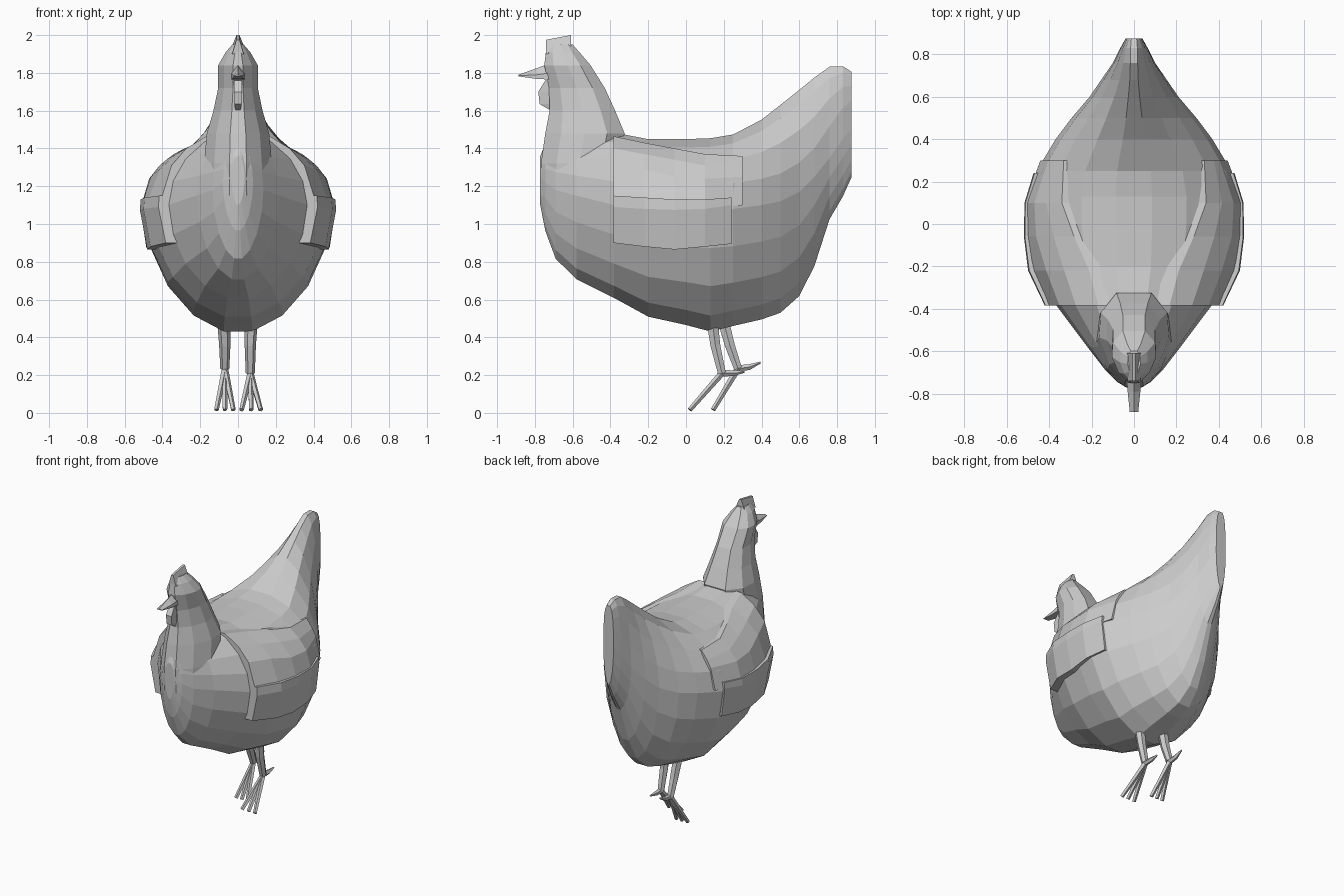
import bpy, bmesh
from math import sin, cos, pi
from mathutils import Vector


def loft(name, rings):
    """Skin a list of equal-length point rings and cap both ends."""
    bm = bmesh.new()
    rows = [[bm.verts.new(p) for p in r] for r in rings]
    n = len(rows[0])
    for a, b in zip(rows, rows[1:]):
        for i in range(n):
            j = (i + 1) % n
            bm.faces.new((a[i], a[j], b[j], b[i]))
    bm.faces.new(rows[0])
    bm.faces.new(rows[-1])
    bmesh.ops.recalc_face_normals(bm, faces=bm.faces)
    me = bpy.data.meshes.new(name)
    bm.to_mesh(me)
    bm.free()
    ob = bpy.data.objects.new(name, me)
    bpy.context.collection.objects.link(ob)
    return ob


def rod(name, points, radii, sides=5):
    """Tapered rod along a path."""
    pts = [Vector(p) for p in points]
    rings = []
    for i, p in enumerate(pts):
        d = (pts[min(i + 1, len(pts) - 1)] - pts[max(i - 1, 0)]).normalized()
        u = Vector((1, 0, 0))
        u = (u - d * u.dot(d)).normalized()
        v = d.cross(u)
        rings.append([p + radii[i] * (u * cos(2 * pi * k / sides) + v * sin(2 * pi * k / sides))
                      for k in range(sides)])
    return loft(name, rings)


# Body and tail: y, bottom z, top z, half width, z of widest point, upper roundness
stations = [
    (-0.772, 1.10, 1.36, 0.035, 1.25, 2),
    (-0.745, 0.96, 1.43, 0.08, 1.22, 2),
    (-0.69, 0.81, 1.46, 0.135, 1.18, 2),
    (-0.58, 0.70, 1.46, 0.22, 1.15, 2),
    (-0.38, 0.60, 1.49, 0.37, 1.10, 1.9),
    (-0.20, 0.50, 1.455, 0.46, 1.08, 2),
    (0.00, 0.455, 1.455, 0.495, 1.08, 2),
    (0.13, 0.42, 1.46, 0.495, 1.08, 2),
    (0.25, 0.45, 1.48, 0.46, 1.08, 2),
    (0.40, 0.485, 1.56, 0.37, 1.10, 1.8),
    (0.50, 0.52, 1.64, 0.295, 1.12, 1.7),
    (0.60, 0.61, 1.72, 0.21, 1.17, 1.7),
    (0.68, 0.77, 1.785, 0.155, 1.25, 1.7),
    (0.76, 1.02, 1.84, 0.10, 1.35, 2),
    (0.83, 1.14, 1.84, 0.065, 1.45, 2.5),
    (0.875, 1.24, 1.81, 0.04, 1.5, 3),
]


def section(y, zb, zt, w, zc, n, sides=18):
    ring = []
    for k in range(sides):
        c, s = cos(2 * pi * k / sides), sin(2 * pi * k / sides)
        m, h = (n, zt - zc) if s > 0 else (1.85, zc - zb)
        ring.append((w * abs(c) ** (2 / m) * (1 if c > 0 else -1), y,
                     zc + h * abs(s) ** (2 / m) * (1 if s > 0 else -1)))
    return ring


loft("body_and_tail", [section(*s) for s in stations])


def body_x(y, z):
    """Half width of the body at a given y and z."""
    for a, b in zip(stations, stations[1:]):
        if a[0] <= y <= b[0]:
            t = (y - a[0]) / (b[0] - a[0])
            _, zb, zt, w, zc, n = [p + (q - p) * t for p, q in zip(a, b)]
            m, h = (n, zt - zc) if z > zc else (1.85, zc - zb)
            return w * max(0, 1 - (abs(z - zc) / h) ** m) ** (1 / m)
    return 0


# Wings: shells lying on the body, in an upper and a lower feather layer
def wing(name, side, columns):
    rings = []
    for y, lift, zs in columns:
        outer = [(side * (body_x(y, z) + lift), y, z) for z in zs]
        inner = [(side * max(body_x(y, z) - 0.04, 0.02), y, z) for z in reversed(zs)]
        rings.append(outer + inner)
    loft(name, rings)


for side, label in ((1, "right"), (-1, "left")):
    wing(label + "_wing_lower", side, [
        (-0.385, 0.055, (0.90, 1.09, 1.15)),
        (-0.22, 0.05, (0.88, 1.08, 1.14)),
        (-0.06, 0.035, (0.865, 1.075, 1.13)),
        (0.10, 0.022, (0.88, 1.08, 1.13)),
        (0.24, 0.012, (0.895, 1.10, 1.14))])
    wing(label + "_wing_upper", side, [
        (-0.385, 0.05, (1.10, 1.31, 1.40, 1.465)),
        (-0.22, 0.04, (1.09, 1.29, 1.37, 1.43)),
        (-0.06, 0.03, (1.08, 1.25, 1.34, 1.40)),
        (0.10, 0.022, (1.08, 1.24, 1.31, 1.37)),
        (0.30, 0.012, (1.10, 1.25, 1.30, 1.36))])

# Neck and head: z, front y, back y, half width
neck = [
    (1.15, -0.765, -0.40, 0.18), (1.32, -0.768, -0.36, 0.18),
    (1.48, -0.745, -0.325, 0.165), (1.60, -0.722, -0.375, 0.13),
    (1.72, -0.725, -0.43, 0.105), (1.84, -0.75, -0.505, 0.105),
    (1.91, -0.742, -0.565, 0.065), (1.95, -0.72, -0.60, 0.03)]
half = [(0.25, 0), (0.7, 0.2), (1, 0.5), (0.95, 0.78), (0.5, 1)]
outline = half + [(-x, t) for x, t in reversed(half)]
loft("neck_and_head", [[(x * w, f + (b - f) * t, z) for x, t in outline]
                       for z, f, b, w in neck])

# Comb, beak and wattle
loft("comb", [[(-w, y, zb), (w, y, zb), (0.008, y, zt), (-0.008, y, zt)]
              for y, zb, zt, w in ((-0.742, 1.90, 1.975, 0.03), (-0.61, 1.92, 2.0, 0.04))])
loft("beak", [[(-w, y, zb), (w, y, zb), (w, y, zm), (0, y, zt), (-w, y, zm)]
              for y, zb, zm, zt, w in ((-0.72, 1.765, 1.80, 1.85, 0.035),
                                       (-0.79, 1.768, 1.79, 1.825, 0.03),
                                       (-0.887, 1.782, 1.785, 1.79, 0.02))])
loft("wattle", [[(-w, f, z), (w, f, z), (w, -0.68, z), (-w, -0.68, z)]
                for z, f, w in ((1.76, -0.745, 0.02), (1.70, -0.782, 0.022),
                                (1.635, -0.775, 0.02), (1.60, -0.715, 0.012))])

# Legs and feet: one leg stands a little further forward
for label, x, y, dz, spread in (("right", 0.065, 0.0, 0.0, (0.018, 0.07, 0.12)),
                                ("left", -0.07, 0.085, 0.025, (-0.025, -0.07, -0.115))):
    ankle = (x, 0.19 + y, 0.21 + dz)
    rod(label + "_leg", [(x * 1.08, 0.14 + y * 0.7, 0.48), (x, 0.155 + y * 0.9, 0.36), ankle],
        (0.034, 0.03, 0.024), 6)
    for i, tip in enumerate(spread):
        rod(f"{label}_toe_{i + 1}", [ankle, (tip, 0.02 + y * 1.45, 0.016)], (0.018, 0.013))
    rod(label + "_back_toe", [ankle, (x, 0.25 + y, 0.21 + dz * 1.3), (x, 0.31 + y, 0.217 + dz * 2)],
        (0.018, 0.016, 0.005))
